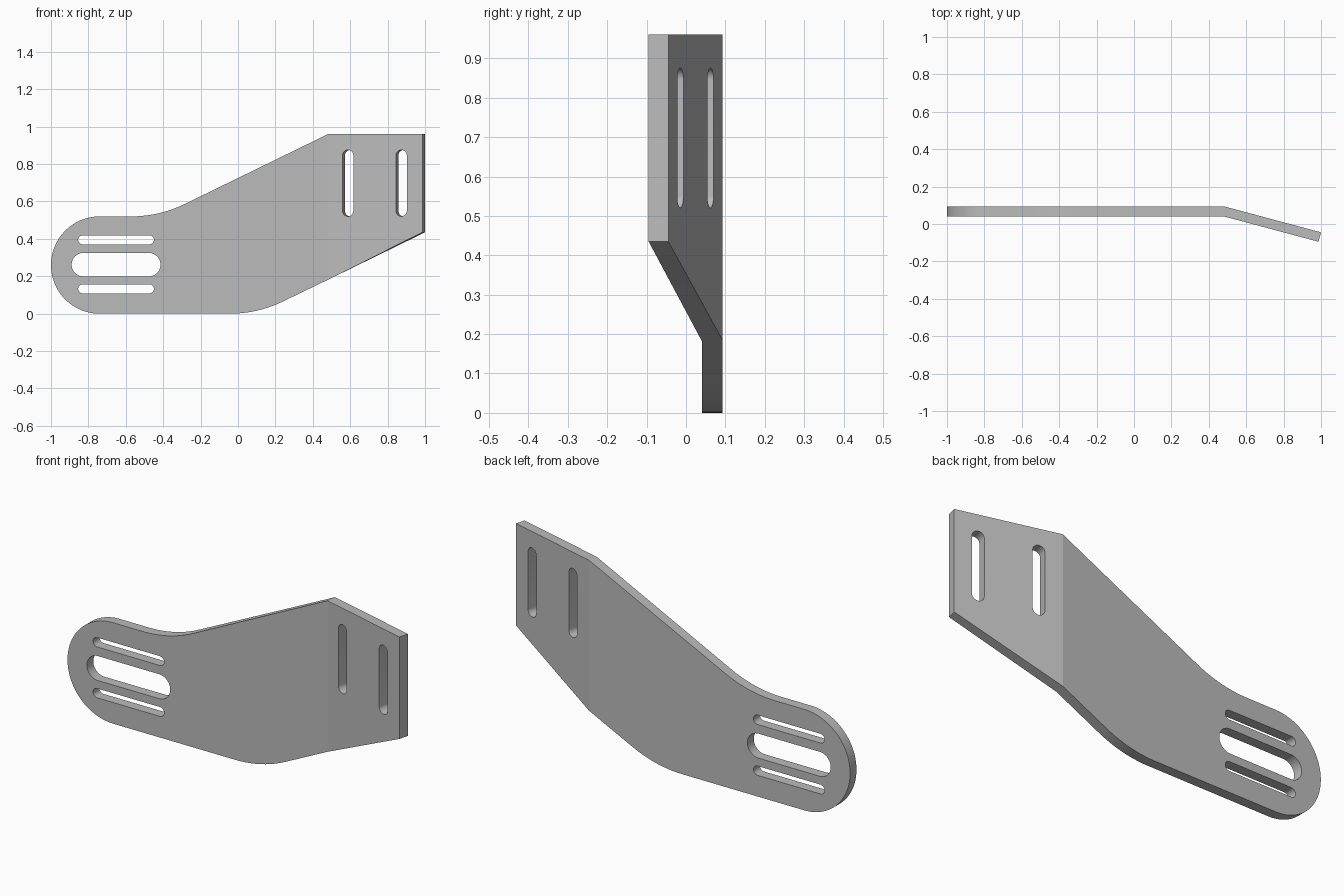
import bpy, bmesh
from math import sin, cos, tan, pi, radians, atan2, hypot
from mathutils import Vector

cube = bpy.data.objects.get("Cube")
if cube:
    bpy.data.objects.remove(cube, do_unlink=True)

THICK = 0.052
BACK_Y = 0.0925
BEND_X = 0.488
WING = 0.53                  # length of the bent end
ANGLE = radians(15)
RADIUS = 0.26                # rounded end
HEIGHT = 2 * RADIUS
FILLET = 0.65


def arc(cx, cz, r, start, end, steps):
    return [(cx + r * cos(start + (end - start) * i / steps),
             cz + r * sin(start + (end - start) * i / steps)) for i in range(steps + 1)]


def slot(x, z, length, r, upright=False):
    """Outline of a round-ended slot centred on x, z."""
    h = length / 2 - r
    pts = arc(h, 0, r, -pi / 2, pi / 2, 24) + arc(-h, 0, r, pi / 2, 3 * pi / 2, 24)
    return [(x - b, z + a) if upright else (x + a, z + b) for a, b in pts]


# Flat outline: rounded end, two sloped edges with fillets, squared wing
top, low, wing_low = 0.96, 0.185, 0.435
slope = atan2(top - (HEIGHT + 0.002), BEND_X + 0.418)
reach = FILLET * tan(slope / 2)
foot_low = BEND_X - low / tan(slope) - reach
foot_top = BEND_X - (top - HEIGHT) / tan(slope) - reach
outline = arc(RADIUS - 1, RADIUS, RADIUS, pi / 2, 3 * pi / 2, 48)
outline += arc(foot_low, FILLET, FILLET, -pi / 2, slope - pi / 2, 10)
outline += [(BEND_X, low), (BEND_X + WING, wing_low), (BEND_X + WING, top), (BEND_X, top)]
outline += reversed(arc(foot_top, HEIGHT + FILLET, FILLET, -pi / 2, slope - pi / 2, 10))

# Adjustment slots in the rounded end and the wing
holes = [slot(-0.652, RADIUS + 0.002, 0.475, 0.063)]
holes += [slot(-0.652, RADIUS + 0.004 + d, 0.405, 0.024) for d in (-0.131, 0.131)]
holes += [slot(BEND_X + s, 0.698, 0.355, 0.03, True) for s in (0.117, 0.413)]

# Filled flat curve gives the plate with its openings
curve = bpy.data.curves.new("plate_profile", 'CURVE')
curve.dimensions = '2D'
curve.fill_mode = 'BOTH'
curve.extrude = THICK / 2
for pts in [outline] + holes:
    spline = curve.splines.new('POLY')
    spline.points.add(len(pts) - 1)
    for p, (x, z) in zip(spline.points, pts):
        p.co = (x, z, 0, 1)
    spline.use_cyclic_u = True
helper = bpy.data.objects.new("plate_profile", curve)
bpy.context.collection.objects.link(helper)
graph = bpy.context.evaluated_depsgraph_get()
mesh = bpy.data.meshes.new_from_object(helper.evaluated_get(graph))
mesh.name = "bracket_plate"
bpy.data.objects.remove(helper, do_unlink=True)

# Crease the plate and fold the wing forward with a mitred bend
bm = bmesh.new()
bm.from_mesh(mesh)
bmesh.ops.remove_doubles(bm, verts=bm.verts, dist=0.0004)
bmesh.ops.bisect_plane(bm, geom=bm.verts[:] + bm.edges[:] + bm.faces[:], dist=0.0001,
                       plane_co=(BEND_X, 0, 0), plane_no=(1, 0, 0))
for v in bm.verts:
    x, z, w = v.co
    t = THICK / 2 + w
    s = x - BEND_X
    if s > 0.001:
        v.co = (BEND_X + s * cos(ANGLE) - t * sin(ANGLE),
                BACK_Y - s * sin(ANGLE) - t * cos(ANGLE), z)
    elif s > -0.001:
        shift = t * tan(ANGLE / 2)
        v.co = (x - shift, BACK_Y - t, z - (shift * tan(slope) if z < 0.5 else 0))
    else:
        v.co = (x, BACK_Y - t, z)
bmesh.ops.recalc_face_normals(bm, faces=bm.faces)
bm.to_mesh(mesh)
bm.free()

# Plain grey metal
grey = bpy.data.materials.new("grey_metal")
grey.use_nodes = True
grey.diffuse_color = (0.5, 0.5, 0.5, 1)
grey.node_tree.nodes["Principled BSDF"].inputs["Base Color"].default_value = (0.5, 0.5, 0.5, 1)
mesh.materials.clear()
mesh.materials.append(grey)
for poly in mesh.polygons:
    poly.material_index = 0

plate = bpy.data.objects.new("bracket_plate", mesh)
bpy.context.collection.objects.link(plate)
bpy.ops.object.select_all(action='DESELECT')
plate.select_set(True)
bpy.context.view_layer.objects.active = plate
bpy.ops.object.shade_smooth_by_angle(angle=radians(10))
